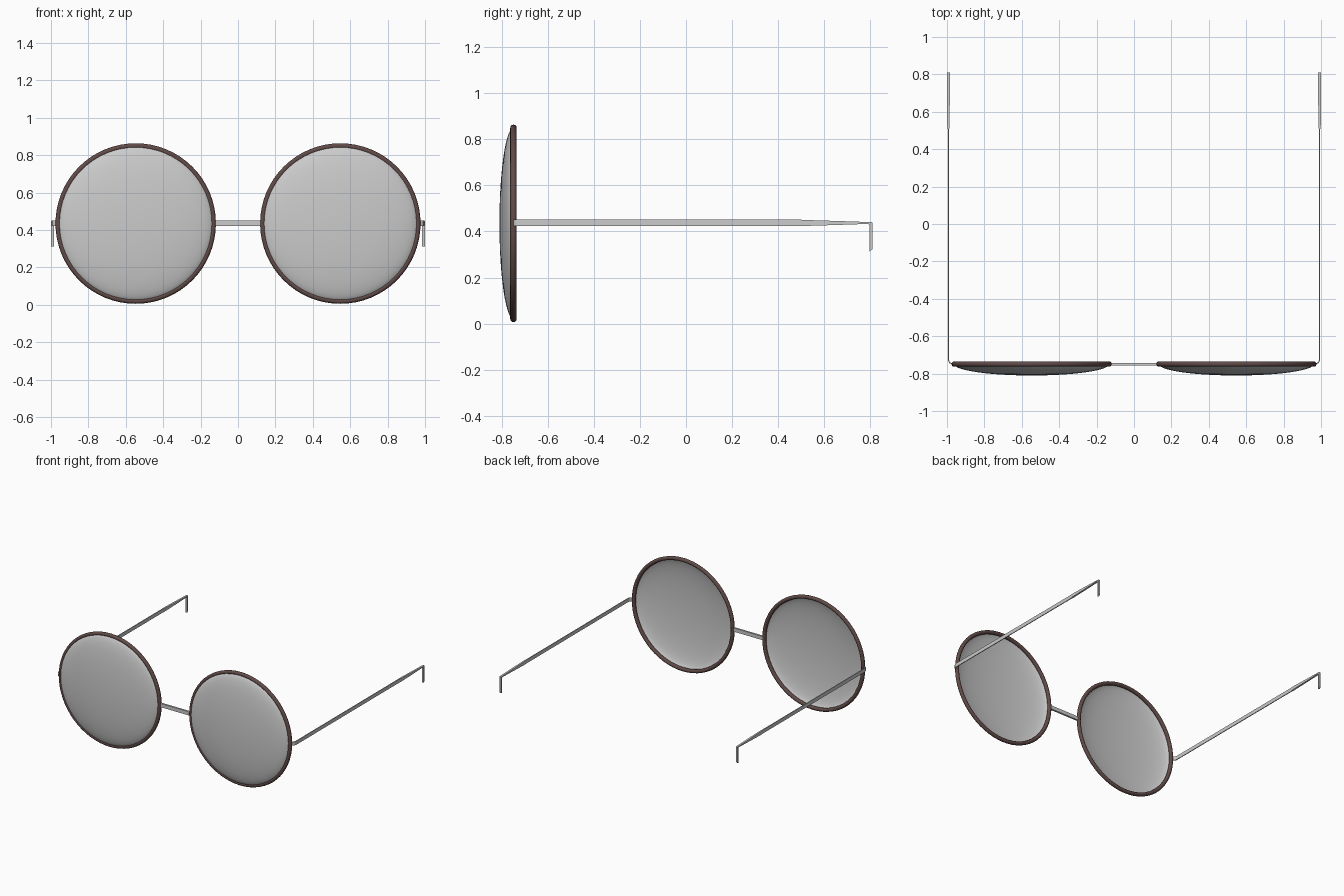
import bpy, bmesh, math
from mathutils import Vector

if "Cube" in bpy.data.objects:
    bpy.data.objects.remove(bpy.data.objects["Cube"])

CX, CZ, RIM_Y = 0.547, 0.435, -0.749

rim_mat = bpy.data.materials.new("dark_brown")
rim_mat.diffuse_color = (0.12, 0.07, 0.065, 1)
rim_mat.use_nodes = True
rim_mat.node_tree.nodes["Principled BSDF"].inputs["Base Color"].default_value = rim_mat.diffuse_color


def make_object(name, bm, smooth=True):
    bmesh.ops.recalc_face_normals(bm, faces=bm.faces)
    me = bpy.data.meshes.new(name)
    bm.to_mesh(me)
    bm.free()
    ob = bpy.data.objects.new(name, me)
    bpy.context.collection.objects.link(ob)
    if smooth:
        bpy.ops.object.select_all(action='DESELECT')
        ob.select_set(True)
        bpy.context.view_layer.objects.active = ob
        bpy.ops.object.shade_smooth_by_angle(angle=math.radians(35))
    return ob


def mirror_x(ob):
    ob.modifiers.new("mirror", 'MIRROR').use_axis = (True, False, False)


def skin(bm, rings, close_rows=False):
    """Join successive vertex rings with quads."""
    n = len(rings[0])
    pairs = list(zip(rings, rings[1:]))
    if close_rows:
        pairs.append((rings[-1], rings[0]))
    for a, b in pairs:
        for i in range(n):
            j = (i + 1) % n
            bm.faces.new((a[i], a[j], b[j], b[i]))


def circle(bm, r, y, n=64):
    return [bm.verts.new((CX + r * math.cos(2 * math.pi * i / n), y,
                          CZ + r * math.sin(2 * math.pi * i / n))) for i in range(n)]


# Round wire rims
bm = bmesh.new()
rings = []
for k in range(12):
    t = 2 * math.pi * k / 12
    rings.append(circle(bm, 0.415 + 0.014 * math.cos(t), RIM_Y + 0.014 * math.sin(t)))
skin(bm, rings, close_rows=True)
rim = make_object("rim", bm)
rim.data.materials.append(rim_mat)
mirror_x(rim)

# Domed lenses: thin shells bulging forward
bm = bmesh.new()
rings = []
for k in range(14):
    t = math.radians(90) * k / 14
    rings.append(circle(bm, 0.415 * math.cos(t), RIM_Y - 0.061 * math.sin(t)))
skin(bm, rings)
pole = bm.verts.new((CX, RIM_Y - 0.061, CZ))
for i in range(64):
    bm.faces.new((rings[-1][i], rings[-1][(i + 1) % 64], pole))
lens = make_object("lens", bm)
mirror_x(lens)

# Flat bridge bar between the rims
bm = bmesh.new()
bmesh.ops.create_cube(bm, size=1)
for v in bm.verts:
    v.co = Vector((v.co.x * 0.25, RIM_Y + v.co.y * 0.014, 0.437 + v.co.z * 0.028))
make_object("bridge", bm, smooth=False)

# Temple arms: thin upright strip curling off the rim, flattening at the ear end
Z = 0.437
X = 0.992
sections = []                       # centre, half-width vector, half-height vector
for x, y, a in [(0.968, -0.747, 90), (0.978, -0.746, 85), (0.986, -0.741, 55),
                (0.991, -0.731, 25), (X, -0.715, 0), (X, 0.50, 0)]:
    a = math.radians(a)
    sections.append(((x, y, Z), (0.003 * math.cos(a), -0.003 * math.sin(a), 0), (0, 0, 0.014)))
for y, w, h in [(0.53, 0.0065, 0.0125), (0.66, 0.007, 0.0085), (0.79, 0.007, 0.004)]:
    sections.append(((X, y, Z), (w, 0, 0), (0, 0, h)))
# Downturned ear hook
sections += [((X, 0.803, 0.434), (0.007, 0, 0), (0, 0.006, 0.006)),
             ((X, 0.803, 0.42), (0.007, 0, 0), (0, 0.006, 0)),
             ((X, 0.803, 0.318), (0.007, 0, 0), (0, 0.006, 0.005))]
bm = bmesh.new()
rings = []
for c, u, v in sections:
    c, u, v = Vector(c), Vector(u), Vector(v)
    rings.append([bm.verts.new(p) for p in (c - u - v, c + u - v, c + u + v, c - u + v)])
skin(bm, rings)
bm.faces.new(rings[0])
bm.faces.new(rings[-1])
temple = make_object("temple_arm", bm)
mirror_x(temple)
